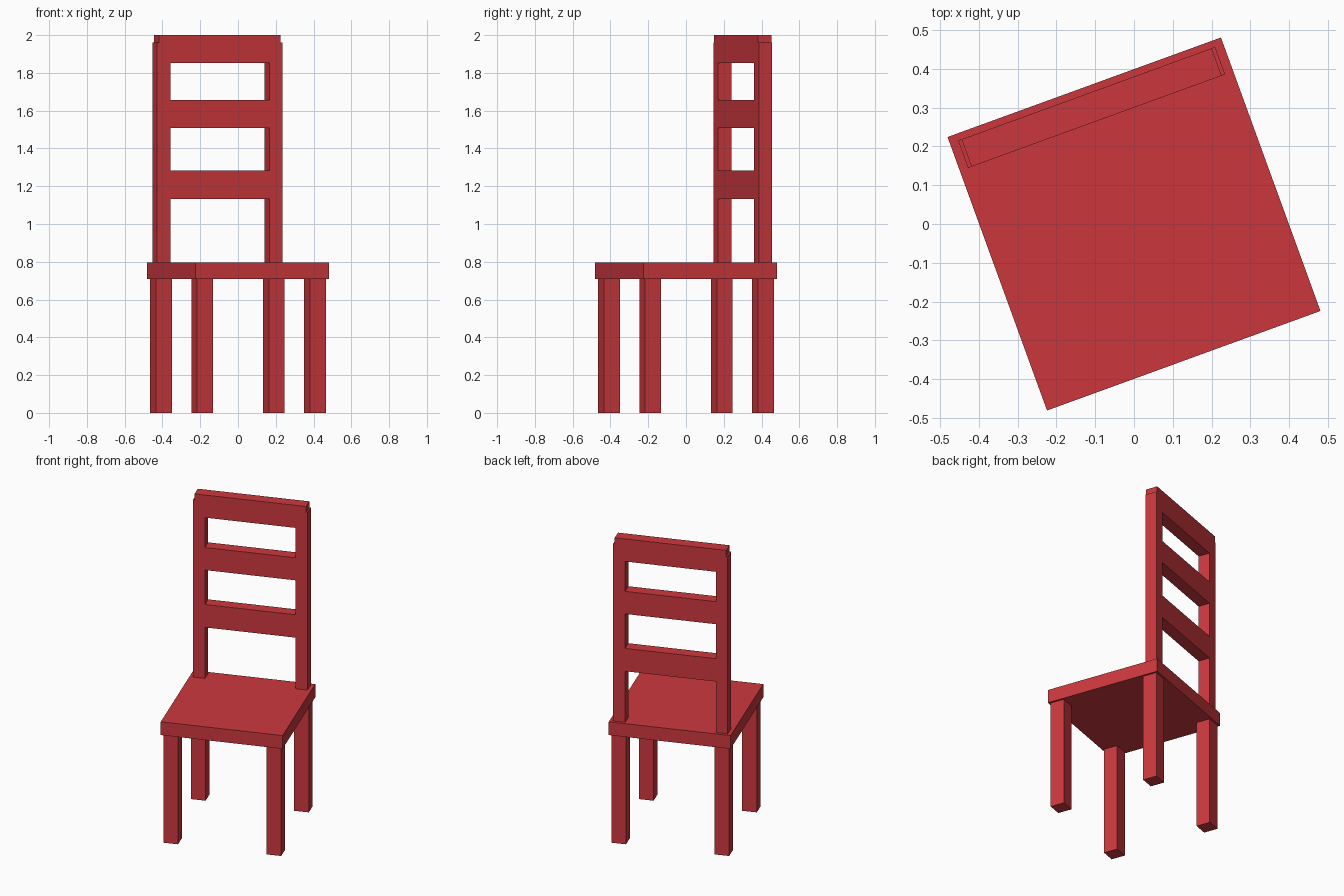
import bpy, bmesh, math
from mathutils import Matrix

if "Cube" in bpy.data.objects:
    bpy.data.objects.remove(bpy.data.objects["Cube"])

TURN = Matrix.Rotation(math.radians(20), 4, 'Z')   # whole chair is turned

red = bpy.data.materials.new("red_paint")
red.diffuse_color = (0.60, 0.039, 0.047, 1)
red.use_nodes = True
red.node_tree.nodes["Principled BSDF"].inputs["Base Color"].default_value = red.diffuse_color


def box(name, x, y, z):
    """Box from (min, max) ranges in the chair's own frame."""
    bm = bmesh.new()
    bmesh.ops.create_cube(bm, size=1)
    size = [r[1] - r[0] for r in (x, y, z)]
    centre = [(r[0] + r[1]) / 2 for r in (x, y, z)]
    bm.transform(TURN @ Matrix.Translation(centre) @ Matrix.Diagonal((*size, 1)))
    mesh = bpy.data.meshes.new(name)
    bm.to_mesh(mesh)
    bm.free()
    mesh.materials.append(red)
    obj = bpy.data.objects.new(name, mesh)
    bpy.context.collection.objects.link(obj)
    return obj


# Seat slab
SEAT_LOW, SEAT_TOP = 0.71, 0.797
box("seat", (-0.375, 0.375), (-0.375, 0.375), (SEAT_LOW, SEAT_TOP))

# Four square legs
LEG, HALF = 0.3175, 0.045
for sx, side in ((-1, "left"), (1, "right")):
    for sy, end in ((-1, "front"), (1, "back")):
        box(f"{end}_{side}_leg",
            (sx * LEG - HALF, sx * LEG + HALF),
            (sy * LEG - HALF, sy * LEG + HALF), (0, SEAT_LOW))

# Two back posts
BACK_Y = (0.282, 0.357)
for sx, side in ((-1, "left"), (1, "right")):
    box(f"{side}_back_post", sorted((sx * 0.279, sx * 0.3525)),
        BACK_Y, (SEAT_TOP, 1.96))

# Three back rails, the top one rising above the posts
for name, low, high in (("lower_rail", 1.132, 1.282),
                        ("middle_rail", 1.656, 1.508),
                        ("top_rail", 1.852, 2.0)):
    box(name, (-0.343, 0.343), BACK_Y, sorted((low, high)))
